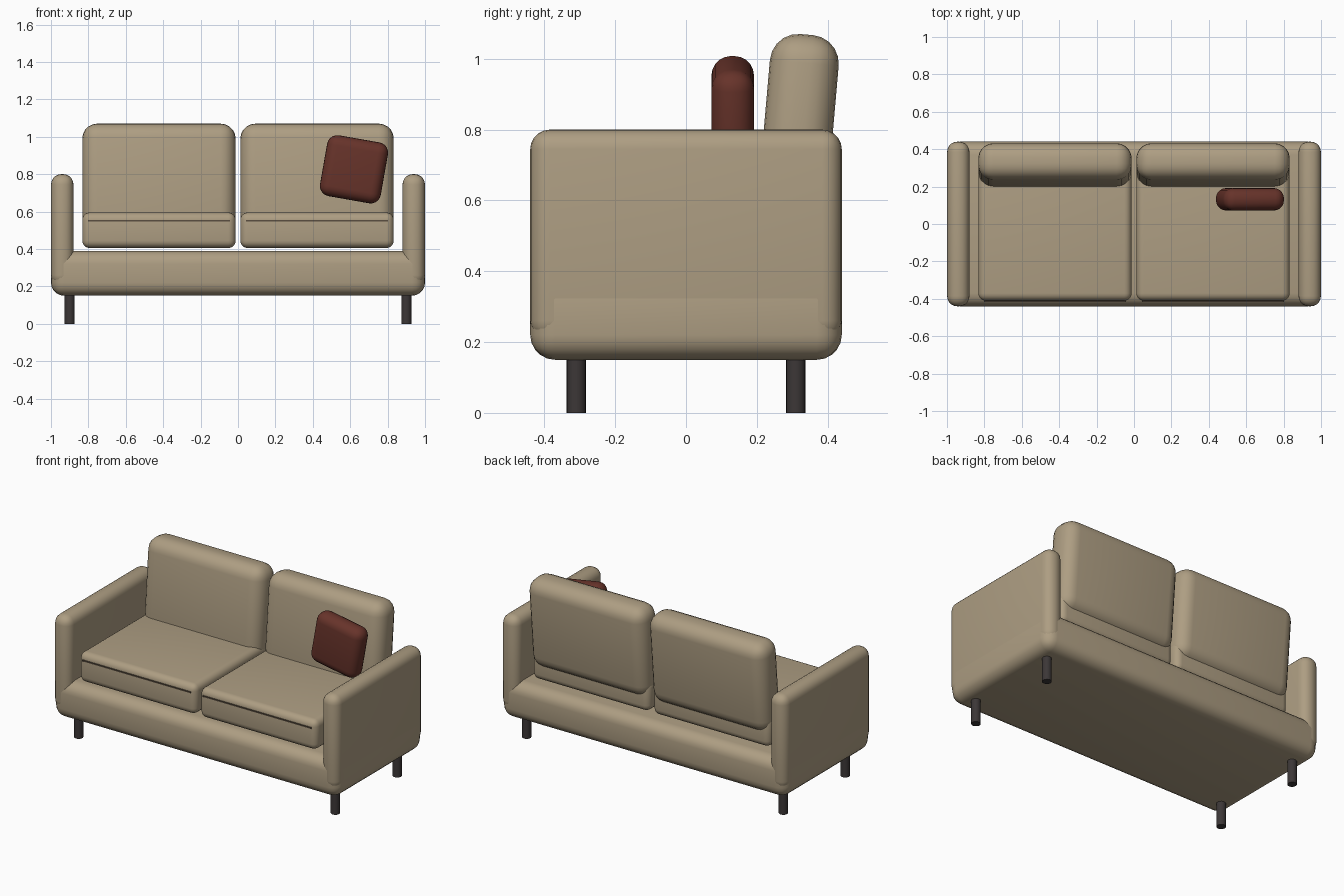
import bpy, bmesh, math
from mathutils import Matrix

if "Cube" in bpy.data.objects:
    bpy.data.objects.remove(bpy.data.objects["Cube"])


def material(name, rgb):
    m = bpy.data.materials.new(name)
    m.diffuse_color = (*rgb, 1)
    m.use_nodes = True
    m.node_tree.nodes["Principled BSDF"].inputs["Base Color"].default_value = m.diffuse_color
    return m


FABRIC = material("beige fabric", (0.42, 0.34, 0.225))
SEAM = material("dark seam", (0.10, 0.075, 0.05))
RED = material("dark red fabric", (0.135, 0.033, 0.023))
DARK = material("dark leg", (0.045, 0.038, 0.038))


def finish(name, bm, mat, loc, rot=(0, 0, 0)):
    me = bpy.data.meshes.new(name)
    bm.to_mesh(me)
    bm.free()
    ob = bpy.data.objects.new(name, me)
    bpy.context.collection.objects.link(ob)
    ob.location, ob.rotation_euler = loc, rot
    me.materials.append(mat)
    bpy.ops.object.select_all(action='DESELECT')
    bpy.context.view_layer.objects.active = ob
    ob.select_set(True)
    bpy.ops.object.shade_smooth_by_angle(angle=math.radians(35))
    return ob


def soft_box(name, size, loc, radius, mat, rot=(0, 0, 0), segments=5):
    bm = bmesh.new()
    bmesh.ops.create_cube(bm, size=1, matrix=Matrix.Diagonal((*size, 1)))
    if radius:
        bmesh.ops.bevel(bm, geom=bm.edges[:], offset=radius, segments=segments,
                        profile=0.5, affect='EDGES')
    return finish(name, bm, mat, loc, rot)


def leg(name, x, y):
    bm = bmesh.new()
    bmesh.ops.create_cone(bm, cap_ends=True, segments=20, radius1=0.027,
                          radius2=0.027, depth=0.16)
    finish(name, bm, DARK, (x, y, 0.08))


# Base frame
soft_box("base", (2.0, 0.88, 0.24), (0, 0, 0.27), 0.07, FABRIC)

for side, label in ((-1, "left"), (1, "right")):
    # Armrest, sunk into the base
    soft_box(label + "_arm", (0.12, 0.88, 0.595), (side * 0.9395, 0, 0.5025), 0.055, FABRIC)
    # Seat cushion with a thin front seam
    soft_box(label + "_seat_cushion", (0.82, 0.77, 0.19), (side * 0.4225, -0.025, 0.50),
             0.04, FABRIC)
    soft_box(label + "_seat_seam", (0.76, 0.012, 0.008), (side * 0.4225, -0.41, 0.55),
             0, SEAM)
    # Leaning back cushion
    soft_box(label + "_back_cushion", (0.82, 0.195, 0.575), (side * 0.4225, 0.316, 0.782),
             0.08, FABRIC, rot=(math.radians(-5), 0, 0))
    # Legs
    leg(label + "_front_leg", side * 0.90, -0.31)
    leg(label + "_back_leg", side * 0.90, 0.31)

# Throw pillow
soft_box("throw_pillow", (0.33, 0.12, 0.33), (0.62, 0.132, 0.826), 0.055, RED,
         rot=(0, math.radians(10), 0))
